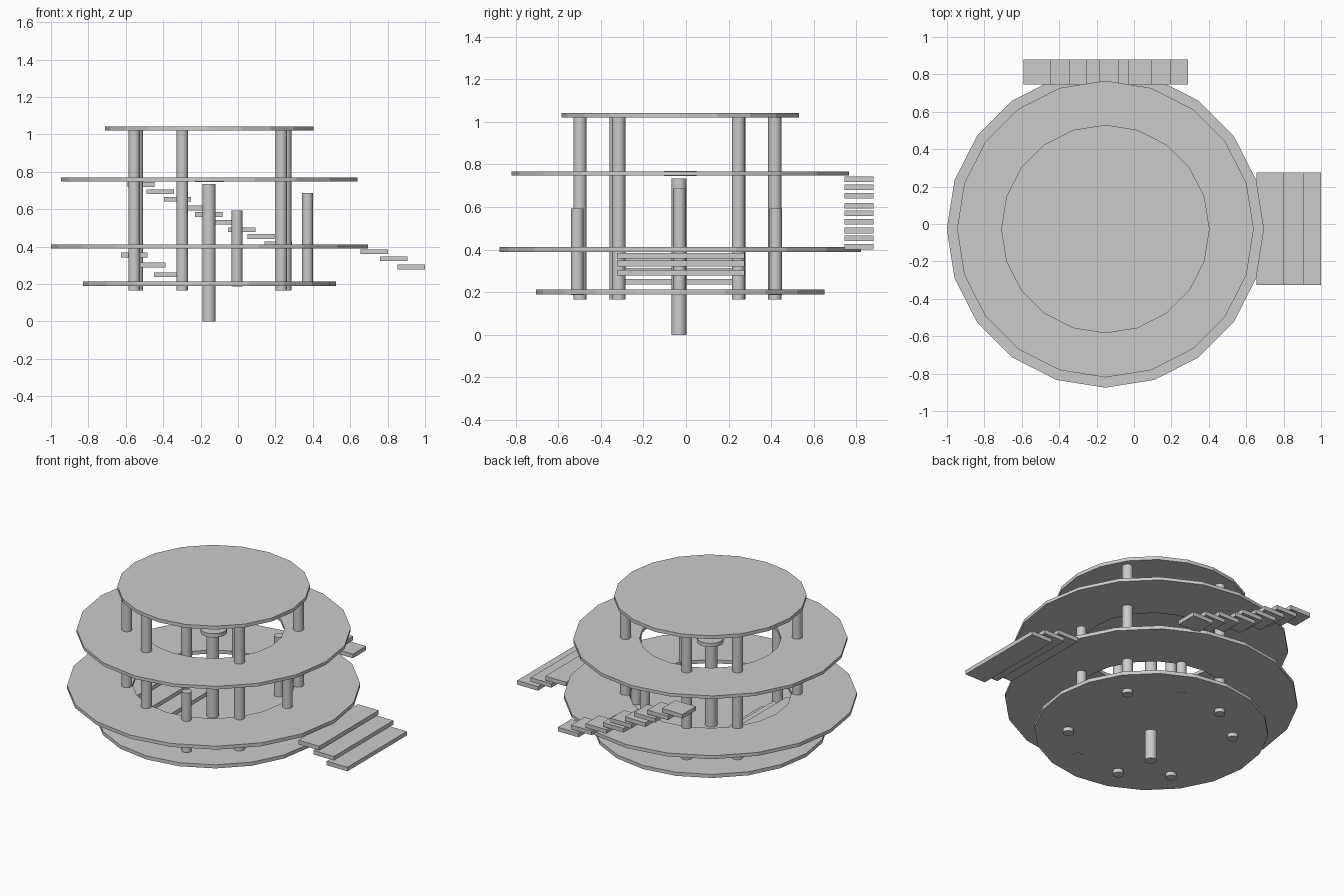
import bpy, bmesh, math
from mathutils import Matrix

if "Cube" in bpy.data.objects:
    bpy.data.objects.remove(bpy.data.objects["Cube"])

CX, CY = -0.153, -0.027


def finish(name, bm, smooth=False):
    bmesh.ops.recalc_face_normals(bm, faces=bm.faces)
    me = bpy.data.meshes.new(name)
    bm.to_mesh(me)
    bm.free()
    ob = bpy.data.objects.new(name, me)
    bpy.context.collection.objects.link(ob)
    if smooth:
        for p in me.polygons:
            p.use_smooth = len(p.vertices) == 4
    return ob


def cylinder(name, x, y, r, z0, z1, sides=20, smooth=True):
    bm = bmesh.new()
    bmesh.ops.create_cone(bm, cap_ends=True, segments=sides, radius1=r, radius2=r,
                          depth=z1 - z0, matrix=Matrix.Translation((0, 0, (z0 + z1) / 2)))
    ob = finish(name, bm, smooth)
    ob.location = (x, y, 0)
    return ob


def ring(name, r_in, r_out, z0, z1, sides=20):
    bm = bmesh.new()
    loops = []
    for i in range(sides):
        a = 2 * math.pi * i / sides
        c, s = math.cos(a), math.sin(a)
        loops.append([bm.verts.new((r * c, r * s, z)) for r, z in
                      ((r_in, z0), (r_out, z0), (r_out, z1), (r_in, z1))])
    for i in range(sides):
        a, b = loops[i], loops[(i + 1) % sides]
        for k in range(4):
            m = (k + 1) % 4
            bm.faces.new((a[k], b[k], b[m], a[m]))
    finish(name, bm).location = (CX, CY, 0)


def stairs(name, steps, width, y0, y1, height=0.026):
    # steps: (left x, top z)
    for i, (x, z) in enumerate(steps):
        bm = bmesh.new()
        bmesh.ops.create_cube(bm, size=1, matrix=Matrix.Diagonal((width, y1 - y0, height, 1)))
        finish(f"{name}_{i + 1}", bm).location = (x + width / 2, (y0 + y1) / 2, z - height / 2)


# floors and roof
cylinder("base_floor", CX, CY, 0.677, 0.19, 0.213, smooth=False)
ring("middle_floor", 0.47, 0.848, 0.39, 0.412)
ring("upper_floor", 0.41, 0.793, 0.748, 0.768)
cylinder("roof", CX, CY, 0.557, 1.02, 1.042, smooth=False)

# central pole with its cap
cylinder("central_pole", CX - 0.002, CY - 0.006, 0.035, 0.0, 0.735)
cylinder("pole_cap", CX, CY, 0.077, 0.745, 0.77)

# full height pillars
for i, (x, y) in enumerate([(-0.298, -0.498), (-0.298, 0.417), (-0.555, -0.328), (-0.538, 0.248),
                            (0.232, -0.316), (0.255, 0.246)]):
    cylinder(f"tall_pillar_{i + 1}", x, y, 0.031, 0.165, 1.025)

# short pillars
cylinder("short_pillar_front", -0.005, -0.51, 0.029, 0.187, 0.593)
cylinder("short_pillar_back", -0.005, 0.421, 0.029, 0.187, 0.593)
cylinder("short_pillar_right", 0.372, -0.031, 0.029, 0.2, 0.687)

# stairs: entrance, inside, and back flight to the upper floor
stairs("entrance_step", [(0.655, 0.385), (0.759, 0.348), (0.854, 0.304)], 0.146, -0.325, 0.275)
stairs("inner_step", [(-0.625, 0.367), (-0.53, 0.315), (-0.45, 0.262)], 0.142, -0.325, 0.275)
stairs("back_step", [(-0.592, 0.744), (-0.488, 0.706), (-0.396, 0.666), (-0.33, 0.62),
                     (-0.23, 0.584), (-0.175, 0.543), (-0.053, 0.503), (0.05, 0.466),
                     (0.143, 0.427)], 0.146, 0.745, 0.88)
